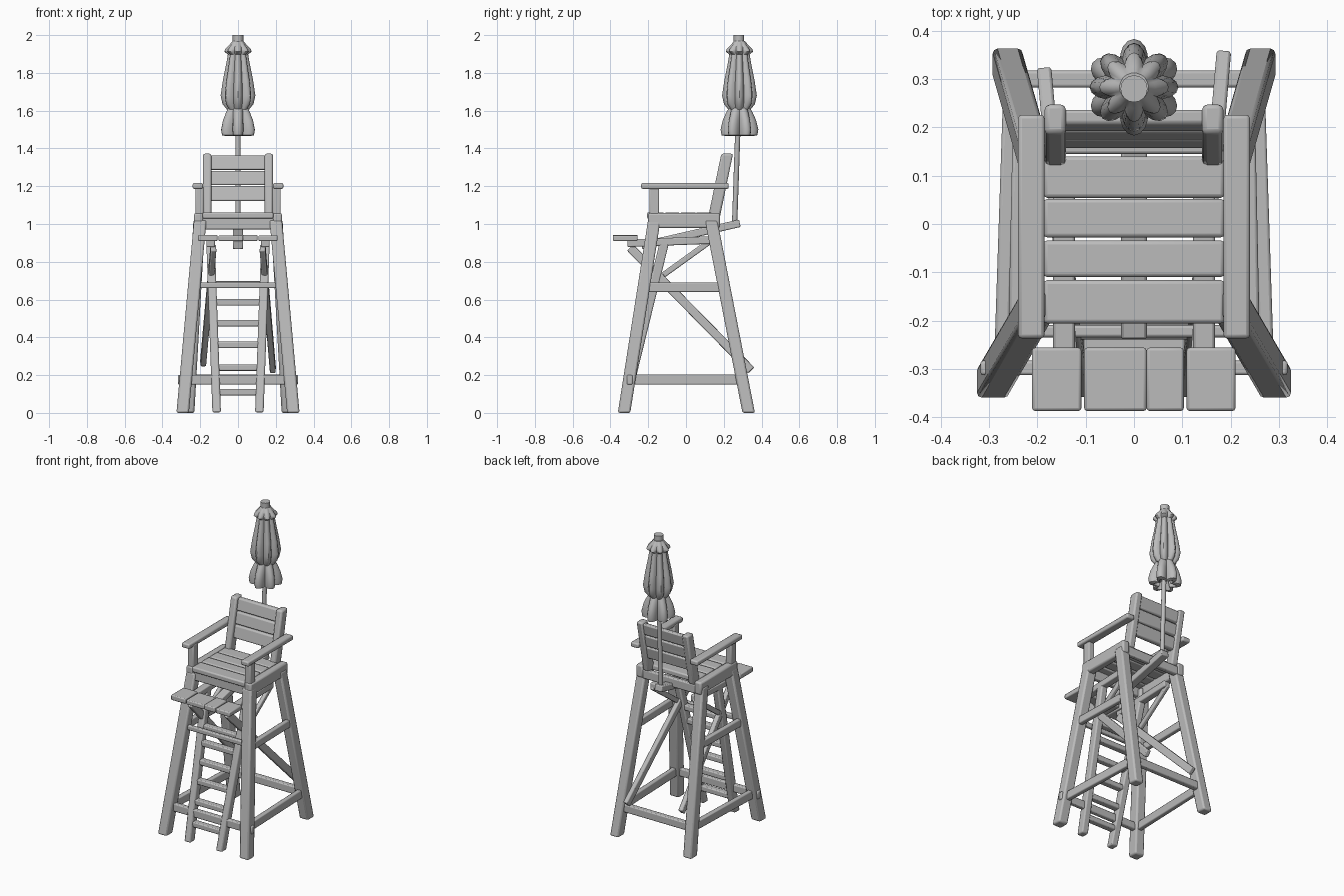
import bpy, bmesh, math
from mathutils import Vector, Matrix

if "Cube" in bpy.data.objects:
    bpy.data.objects.remove(bpy.data.objects["Cube"])

wood = bpy.data.materials.new("weathered grey")
wood.diffuse_color = (0.5, 0.5, 0.5, 1)
wood.use_nodes = True
wood.node_tree.nodes["Principled BSDF"].inputs["Base Color"].default_value = wood.diffuse_color


def finish(name, bm, bevel=0.0):
    bmesh.ops.recalc_face_normals(bm, faces=bm.faces)
    me = bpy.data.meshes.new(name)
    bm.to_mesh(me)
    bm.free()
    me.materials.append(wood)
    ob = bpy.data.objects.new(name, me)
    bpy.context.collection.objects.link(ob)
    if bevel:
        m = ob.modifiers.new("worn edges", 'BEVEL')
        m.width = bevel
        m.segments = 2
    return ob


def box(name, x, y, z, bevel=0.006):
    """Board given by its extents on each axis."""
    bm = bmesh.new()
    bmesh.ops.create_cube(bm, size=1)
    for v in bm.verts:
        v.co = [(r[0] + r[1]) / 2 + c * (r[1] - r[0]) for r, c in zip((x, y, z), v.co)]
    return finish(name, bm, bevel)


def post(name, a, b, w, d, bevel=0.01):
    """Leaning post with level ends."""
    bm = bmesh.new()
    bmesh.ops.create_cube(bm, size=1)
    for v in bm.verts:
        v.co = Vector(a).lerp(Vector(b), v.co.z + 0.5) + Vector((v.co.x * w, v.co.y * d, 0))
    return finish(name, bm, bevel)


def beam(name, a, b, w, h, bevel=0.006):
    """Straight beam with square ends; w is the sideways width."""
    a, b = Vector(a), Vector(b)
    axis = (b - a).normalized()
    ref = Vector((0, 0, 1)) if abs(axis.z) < 0.95 else Vector((0, 1, 0))
    side = axis.cross(ref).normalized()
    up = side.cross(axis)
    bm = bmesh.new()
    bmesh.ops.create_cube(bm, size=1)
    for v in bm.verts:
        v.co = a.lerp(b, v.co.z + 0.5) + side * v.co.x * w + up * v.co.y * h
    return finish(name, bm, bevel)


def rod(name, a, b, r, sides=10):
    a, b = Vector(a), Vector(b)
    bm = bmesh.new()
    bmesh.ops.create_cone(bm, cap_ends=True, segments=sides, radius1=r, radius2=r, depth=(b - a).length,
                          matrix=Matrix.Translation((a + b) / 2) @ (b - a).to_track_quat('Z', 'Y').to_matrix().to_4x4())
    return finish(name, bm)


def lobed(name, rings, lobes, cy, n=48):
    """Folded cloth: rings of (z, outer radius, fold depth)."""
    bm = bmesh.new()
    loops = []
    for z, r, fold in rings:
        loop = []
        for i in range(n):
            t = 2 * math.pi * i / n
            rr = r * (1 - fold * (1 - abs(math.cos(lobes * (t - math.pi / 2) / 2))))
            loop.append(bm.verts.new((rr * math.cos(t), cy + rr * math.sin(t), z)))
        loops.append(loop)
    for p, q in zip(loops, loops[1:]):
        for i in range(n):
            bm.faces.new((p[i], p[(i + 1) % n], q[(i + 1) % n], q[i]))
    bm.faces.new(loops[0])
    bm.faces.new(loops[-1])
    return finish(name, bm)


for s, side in ((-1, "left"), (1, "right")):
    # Tower legs and side rails
    post(f"{side}_front_leg", (s * 0.293, -0.328, 0), (s * 0.2, -0.168, 1.02), 0.066, 0.066)
    post(f"{side}_back_leg", (s * 0.262, 0.332, 0), (s * 0.205, 0.133, 1.02), 0.062, 0.066)
    beam(f"{side}_lower_rail", (s * 0.275, -0.3, 0.177), (s * 0.255, 0.3, 0.177), 0.03, 0.055)
    beam(f"{side}_upper_rail", (s * 0.245, -0.225, 0.665), (s * 0.236, 0.205, 0.665), 0.03, 0.05)
    # Diagonal braces
    beam(f"{side}_long_brace", (s * 0.13, -0.295, 0.875),
         (s * 0.185, 0.345 if s > 0 else 0.31, 0.225 if s > 0 else 0.26), 0.03, 0.045)
    beam(f"{side}_short_brace", (s * 0.15, -0.12, 0.73), (s * 0.15, 0.13, 0.91), 0.025, 0.03)
    # Footrest bearer
    beam(f"{side}_footrest_bearer", (s * 0.145, -0.31, 0.898), (s * 0.145, 0.13, 0.915), 0.045, 0.04)
    # Ladder side
    post(f"{side}_ladder_side", (s * 0.113, -0.335, 0.003), (s * 0.145, -0.115, 0.9), 0.045, 0.05, 0.008)
    # Seat side, arm and back post
    box(f"{side}_seat_side", sorted((s * 0.185, s * 0.233)), (-0.2, 0.18), (0.978, 1.058), 0.01)
    box(f"{side}_arm_post", sorted((s * 0.183, s * 0.226)), (-0.194, -0.142), (1.03, 1.2))
    box(f"{side}_armrest", sorted((s * 0.185, s * 0.24)), (-0.237, 0.226), (1.186, 1.217), 0.008)
    post(f"{side}_back_post", (s * 0.163, 0.147, 1.03), (s * 0.163, 0.218, 1.372), 0.044, 0.062)

# Cross rails between the legs
beam("front_cross_rail", (-0.318, -0.298, 0.175), (0.318, -0.298, 0.175), 0.03, 0.05)
beam("back_cross_rail", (-0.24, 0.3, 0.177), (0.24, 0.3, 0.177), 0.035, 0.05)
beam("middle_cross_rail", (-0.26, -0.222, 0.675), (0.26, -0.222, 0.675), 0.025, 0.03)

# Ladder rungs
for i, z in enumerate((0.11, 0.24, 0.36, 0.475, 0.585, 0.68)):
    t = z / 0.9
    y, x = -0.335 + 0.22 * t, 0.113 + 0.032 * t
    beam(f"ladder_rung_{i + 1}", (-x, y, z), (x, y, z), 0.04, 0.034)

# Footrest boards
for i, (a, b) in enumerate(((-0.211, -0.109), (-0.103, 0.026), (0.026, 0.103), (0.109, 0.21))):
    box(f"footrest_board_{i + 1}", (a, b), (-0.387, -0.256), (0.91, 0.943 - 0.003 * (i % 2)))

# Seat frame boards and slats
box("seat_front_board", (-0.19, 0.19), (-0.195, -0.165), (0.972, 1.032))
box("seat_back_board", (-0.19, 0.19), (0.145, 0.175), (0.975, 1.032))
for i, (a, b) in enumerate(((-0.206, -0.116), (-0.11, -0.034), (-0.028, 0.052), (0.054, 0.14))):
    box(f"seat_slat_{i + 1}", (-0.187, 0.187), (a, b), (1.028, 1.062), 0.008)

# Backrest slats follow the lean of the posts
for i, (a, b) in enumerate(((1.122, 1.2), (1.206, 1.281), (1.287, 1.362))):
    ya, yb = [0.147 + (z - 1.03) * 0.208 + 0.006 for z in (a, b)]
    post(f"backrest_slat_{i + 1}", (0, ya, a), (0, yb, b), 0.3, 0.032, 0.008)

# Sunshade beam, pole and folded canopy
beam("sunshade_beam", (0, 0.285, 1.004), (0, -0.235, 0.885), 0.054, 0.04)
rod("sunshade_pole", (0, 0.257, 0.99), (0, 0.278, 1.6), 0.014)
lobed("canopy_body", ((1.605, 0.058, 0.2), (1.635, 0.082, 0.28), (1.68, 0.092, 0.3), (1.76, 0.08, 0.28),
                      (1.85, 0.062, 0.25), (1.92, 0.05, 0.2)), 8, 0.283)
lobed("canopy_skirt", ((1.53, 0.022, 0.1), (1.465, 0.068, 0.5), (1.47, 0.095, 0.45), (1.5, 0.1, 0.42),
                       (1.55, 0.088, 0.38), (1.59, 0.07, 0.25), (1.615, 0.056, 0.15)), 6, 0.283)
lobed("canopy_top", ((1.895, 0.05, 0.2), (1.912, 0.072, 0.3), (1.925, 0.068, 0.25), (1.95, 0.044, 0.12),
                     (1.968, 0.03, 0.02)), 8, 0.283)
rod("canopy_tip", (0, 0.28, 1.95), (0, 0.28, 2.0), 0.028, 16)

# Smooth shading with sharp edges kept
for ob in bpy.context.scene.objects:
    ob.select_set(True)
    bpy.context.view_layer.objects.active = ob
bpy.ops.object.shade_smooth_by_angle(angle=math.radians(40))
